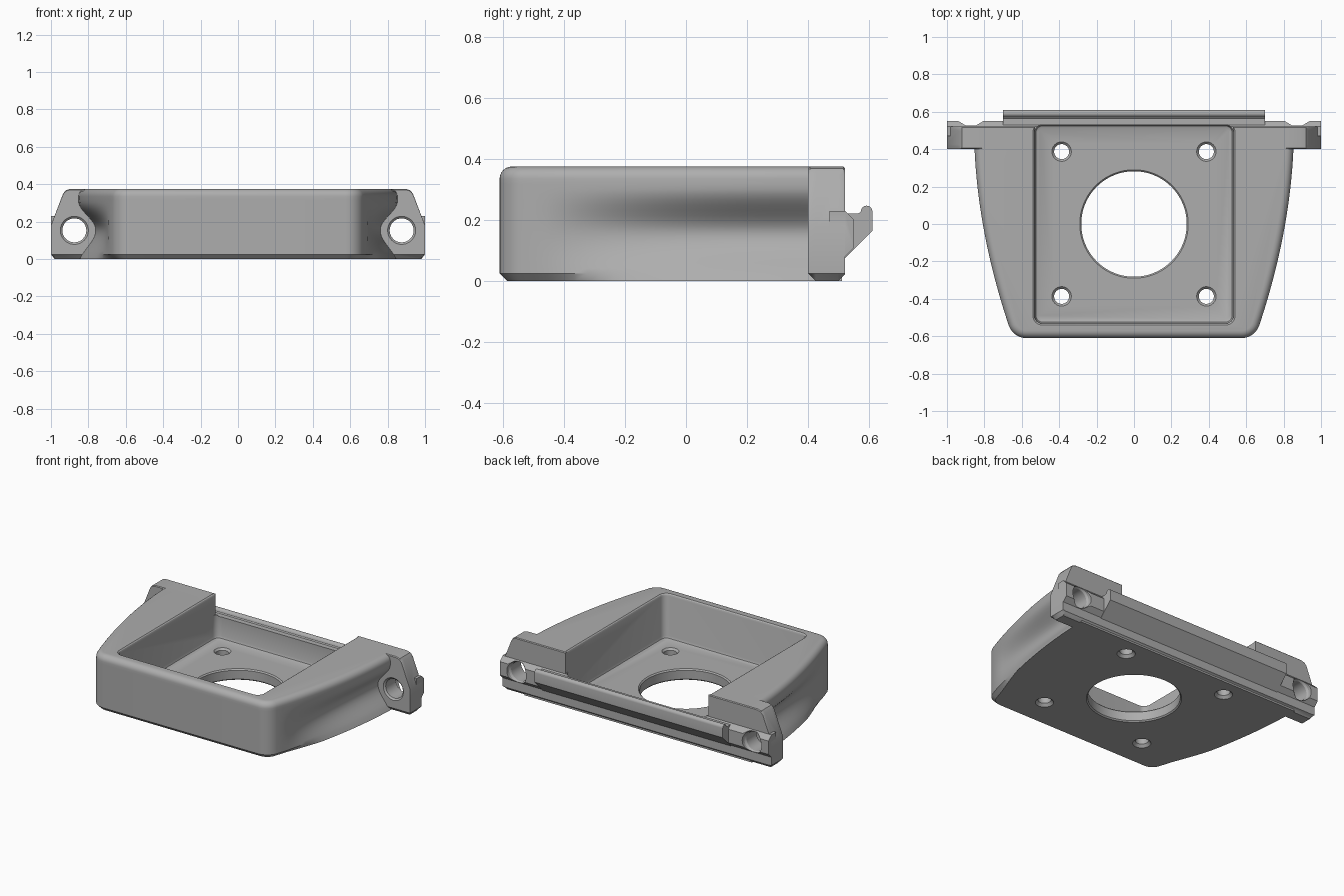
import bpy
import bmesh
from math import sin, cos, pi, radians
from mathutils import Vector

old = bpy.data.objects.get("Cube")
if old:
    bpy.data.objects.remove(old)

grey = bpy.data.materials.new("matte grey")
grey.use_nodes = True
COLOUR = (0.42, 0.42, 0.42, 1)
grey.diffuse_color = COLOUR
grey.node_tree.nodes["Principled BSDF"].inputs["Base Color"].default_value = COLOUR


def loft(name, rings):
    """Closed solid through rings that share a point count."""
    bm = bmesh.new()
    loops = [[bm.verts.new(p) for p in ring] for ring in rings]
    n = len(loops[0])
    for a, b in zip(loops, loops[1:]):
        for i in range(n):
            j = (i + 1) % n
            bm.faces.new((a[i], a[j], b[j], b[i]))
    bm.faces.new(loops[0][::-1])
    bm.faces.new(loops[-1])
    bmesh.ops.recalc_face_normals(bm, faces=bm.faces)
    mesh = bpy.data.meshes.new(name)
    bm.to_mesh(mesh)
    bm.free()
    obj = bpy.data.objects.new(name, mesh)
    bpy.context.collection.objects.link(obj)
    mesh.materials.append(grey)
    return obj


def along_x(name, profile, half):
    """Profile in (y, z) extruded across the width."""
    return loft(name, [[(x, y, z) for y, z in profile] for x in (-half, half)])


def turned(name, centre, axis, steps, sides=48):
    """Stepped round cutter; steps are (offset along axis, radius)."""
    rings = []
    for t, r in steps:
        ring = []
        for k in range(sides):
            u, v = r * cos(2 * pi * k / sides), r * sin(2 * pi * k / sides)
            local = (u, v, t) if axis == "z" else (u, t, v)
            ring.append(Vector(centre) + Vector(local))
        rings.append(ring)
    return loft(name, rings)


def combine(target, tool, operation):
    mod = target.modifiers.new(tool.name, "BOOLEAN")
    mod.operation, mod.object, mod.solver = operation, tool, "EXACT"
    bpy.ops.object.select_all(action="DESELECT")
    bpy.context.view_layer.objects.active = target
    target.select_set(True)
    bpy.ops.object.modifier_apply(modifier=mod.name)
    bpy.data.objects.remove(tool)


# Body: curved plan outline, stacked in height, with scooped flanks
FRONT, BACK, HEIGHT = -0.61, 0.51, 0.375


def plan_half():
    pts = []
    for k in range(9):                        # rounded front corner
        a = radians(-90 + 70 * k / 8)
        pts.append((0.575 + 0.1 * cos(a), FRONT + 0.1 + 0.1 * sin(a)))
    x0, y0 = pts[-1]
    for k in range(1, 25):                    # bowed flank
        t = k / 24
        pts.append((x0 + (0.855 - x0) * (1 - (1 - t) ** 1.9), y0 + (BACK - y0) * t))
    return pts


HALF = plan_half()


def body_ring(z, inset):
    right = []
    for i, (x, y) in enumerate(HALF):
        ax, ay = HALF[max(i - 1, 0)]
        bx, by = HALF[min(i + 1, len(HALF) - 1)]
        nrm = Vector((by - ay, ax - bx)).normalized()
        shrink = inset
        if z < 0.03:                          # bottom chamfer fades to the rear
            shrink *= min(1, max(0, (-0.2 - y) / 0.25))
        if i == 0:
            nrm = Vector((0, -1))
        px, py = x - nrm.x * shrink, y - nrm.y * shrink
        if i == len(HALF) - 1:
            py = BACK
        floor_x = 0.69 + 0.07 * (y + 0.5) / 0.9
        span = (z - 0.155) / (0.155 if z > 0.155 else 0.19)
        dip = 0.5 + 0.5 * cos(pi * max(-1, min(1, span)))
        px -= max(0, x - floor_x) * dip
        right.append((px, py, z))
    return right + [(-x, y, zz) for x, y, zz in reversed(right)]


levels = [(0, 0.025), (0.025, 0)] + [(0.025 + 0.31 * k / 18, 0) for k in range(1, 19)]
levels += [(HEIGHT - 0.04 + 0.04 * sin(a), 0.04 - 0.04 * cos(a))
           for a in (pi * k / 12 for k in range(1, 7))]
body = loft("mount_body", [body_ring(z, d) for z, d in levels])

# Rear plate with tapered ears
def ear_ring(y, bottom, trim):
    half = [(0.98 - trim * 0.3, bottom), (1, max(bottom, 0.025)), (1, 0.18),
            (0.935, 0.35 - trim), (0.92, 0.368 - trim), (0.895, HEIGHT - trim)]
    return [(x, y, z) for x, z in half] + [(-x, y, z) for x, z in reversed(half)]


plate = loft("ear_plate", [ear_ring(0.4, 0.025, 0.005), ear_ring(0.405, 0.02, 0),
                           ear_ring(0.425, 0, 0), ear_ring(0.498, 0, 0),
                           ear_ring(0.515, 0.017, 0), ear_ring(0.52, 0.022, 0.005)])
combine(body, plate, "UNION")

# Raised rear strip, notched around the ear holes
strip = along_x("rear_strip", [(0.47, 0.08), (0.52, 0.08), (0.55, 0.11),
                               (0.55, 0.2), (0.52, 0.23), (0.47, 0.23)], 0.999)
for side in (-1, 1):
    notch = [(0.955, 0.56), (0.9, 0.527), (0.845, 0.527), (0.79, 0.56)]
    cutter = loft("notch_cutter", [[(side * x, y, z) for x, y in notch] for z in (0, 0.3)])
    combine(strip, cutter, "DIFFERENCE")
combine(body, strip, "UNION")

# Hooked rail along the back
lip = [(0.591 + 0.019 * cos(a), 0.228 + 0.019 * sin(a)) for a in (pi * k / 8 for k in range(9))]
rail = along_x("rear_rail", [(0.46, 0.075), (0.52, 0.075), (0.61, 0.165)] + lip
               + [(0.565, 0.222), (0.46, 0.222)], 0.7)
combine(body, rail, "UNION")

# Square pocket with filleted floor and softened rim
FLOOR = 0.075


def pocket_ring(z, grow):
    ring = []
    for q, (sx, sy) in enumerate(((1, 1), (-1, 1), (-1, -1), (1, -1))):
        for k in range(7):
            a = pi / 2 * (q + k / 6)
            ring.append((sx * 0.49 + (0.04 + grow) * cos(a),
                         sy * 0.49 + (0.04 + grow) * sin(a), z))
    return ring


pocket = loft("pocket_cutter", [pocket_ring(FLOOR, -0.02), pocket_ring(FLOOR + 0.006, -0.006),
                                pocket_ring(FLOOR + 0.02, 0), pocket_ring(0.36, 0),
                                pocket_ring(0.37, 0.004), pocket_ring(0.376, 0.012),
                                pocket_ring(0.45, 0.012)])
combine(body, pocket, "DIFFERENCE")
opening = along_x("opening_cutter", [(0.3, 0.235), (0.56, 0.235), (0.56, 0.5), (0.3, 0.5)], 0.53)
combine(body, opening, "DIFFERENCE")

# Central bore with chamfered rims
bore = turned("bore_cutter", (0, 0, 0), "z",
              [(-0.05, 0.29), (0, 0.29), (0.008, 0.282), (FLOOR - 0.008, 0.282),
               (FLOOR, 0.29), (0.15, 0.29)], 96)
combine(body, bore, "DIFFERENCE")

# Four screw holes, chamfered at both ends
for x in (-0.387, 0.387):
    for y in (-0.387, 0.387):
        screw = turned("screw_cutter", (x, y, 0), "z",
                       [(-0.05, 0.056), (0, 0.056), (0.018, 0.04), (FLOOR - 0.012, 0.04),
                        (FLOOR, 0.052), (0.12, 0.052)])
        combine(body, screw, "DIFFERENCE")

# Ear bolt holes
for x in (-0.875, 0.875):
    bolt = turned("bolt_cutter", (x, 0, 0.153), "y",
                  [(0.36, 0.075), (0.4, 0.075), (0.41, 0.064), (0.515, 0.064),
                   (0.527, 0.072), (0.6, 0.072)])
    combine(body, bolt, "DIFFERENCE")

bpy.ops.object.select_all(action="DESELECT")
body.select_set(True)
bpy.context.view_layer.objects.active = body
bpy.ops.object.shade_smooth_by_angle(angle=radians(30))
